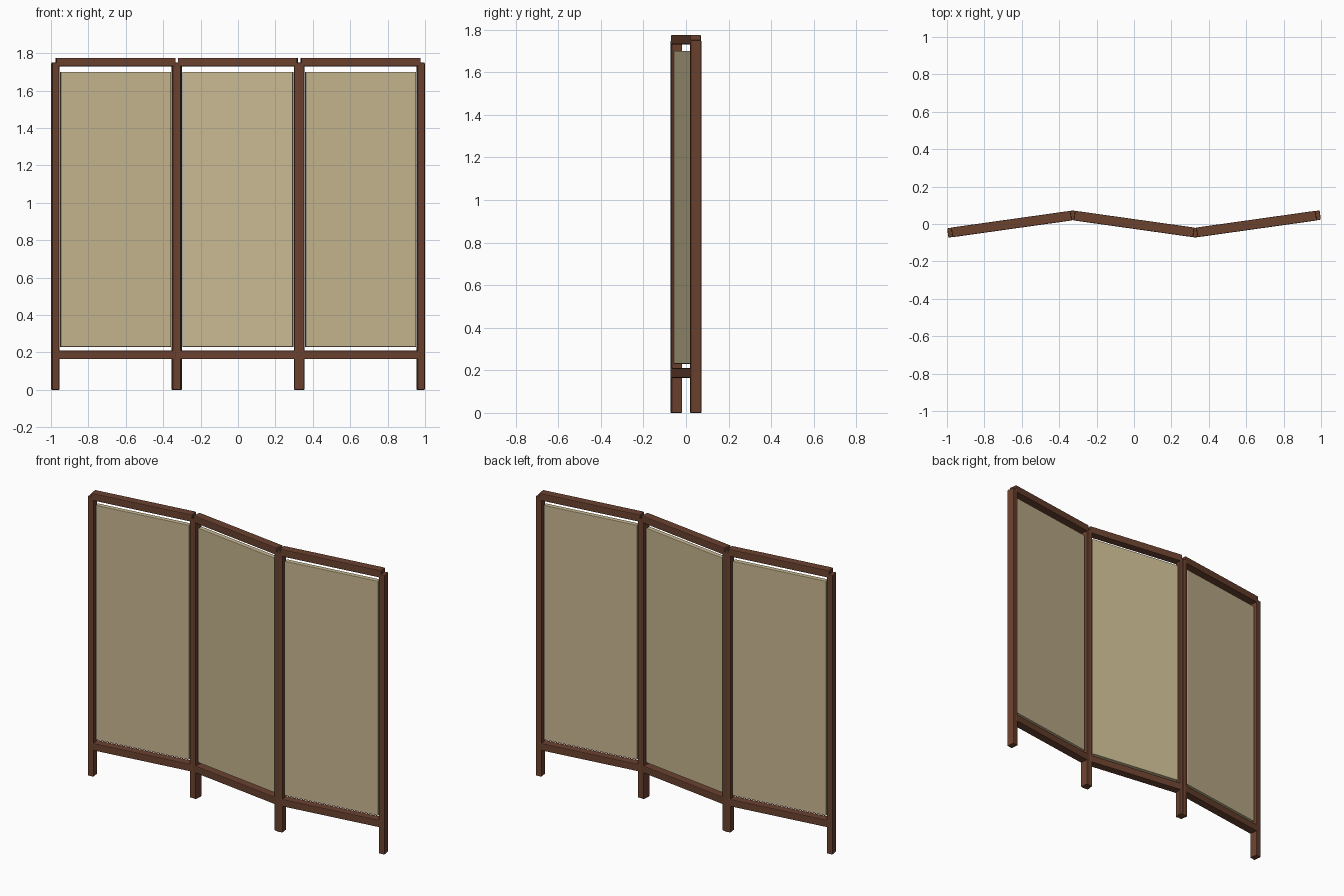
import bpy, bmesh, math
from mathutils import Matrix

if "Cube" in bpy.data.objects:
    bpy.data.objects.remove(bpy.data.objects["Cube"])

ANGLE = math.radians(8)   # fold of each panel
SPACING = 0.655           # distance between panel centres


def material(name, rgba):
    m = bpy.data.materials.new(name)
    m.diffuse_color = rgba
    m.use_nodes = True
    m.node_tree.nodes["Principled BSDF"].inputs["Base Color"].default_value = m.diffuse_color
    return m


wood = material("dark brown wood", (0.147, 0.054, 0.028, 1.0))
cloth = material("beige cloth", (0.58, 0.48, 0.285, 0.85))


def box(name, x, z0, z1, width, depth, mat, place, bevel):
    """Bevelled box in panel space, moved to its folded position."""
    bm = bmesh.new()
    bmesh.ops.create_cube(bm, size=1.0)
    bmesh.ops.scale(bm, vec=(width, depth, z1 - z0), verts=bm.verts)
    bmesh.ops.bevel(bm, geom=bm.edges[:], offset=bevel, segments=2,
                    profile=0.5, affect='EDGES')
    bmesh.ops.translate(bm, vec=(x, 0, (z0 + z1) / 2), verts=bm.verts)
    me = bpy.data.meshes.new(name)
    bm.to_mesh(me)
    bm.free()
    me.materials.append(mat)
    ob = bpy.data.objects.new(name, me)
    ob.matrix_world = place
    bpy.context.collection.objects.link(ob)
    return ob


# three panels folded in a zigzag
for i, label in ((-1, "left"), (0, "middle"), (1, "right")):
    turn = -ANGLE if i == 0 else ANGLE
    place = Matrix.Translation((i * SPACING, 0, 0)) @ Matrix.Rotation(turn, 4, 'Z')

    # upright posts
    for s, side in ((-1, "left"), (1, "right")):
        box(f"{label}_panel_{side}_post", s * 0.325, 0, 1.75, 0.038, 0.05,
            wood, place, 0.004)

    # top and bottom rails
    box(f"{label}_panel_top_rail", 0, 1.73, 1.775, 0.644, 0.052, wood, place, 0.004)
    box(f"{label}_panel_bottom_rail", 0, 0.165, 0.21, 0.644, 0.052, wood, place, 0.004)

    # cloth screen
    box(f"{label}_panel_screen", 0, 0.23, 1.70, 0.596, 0.03, cloth, place, 0.003)
